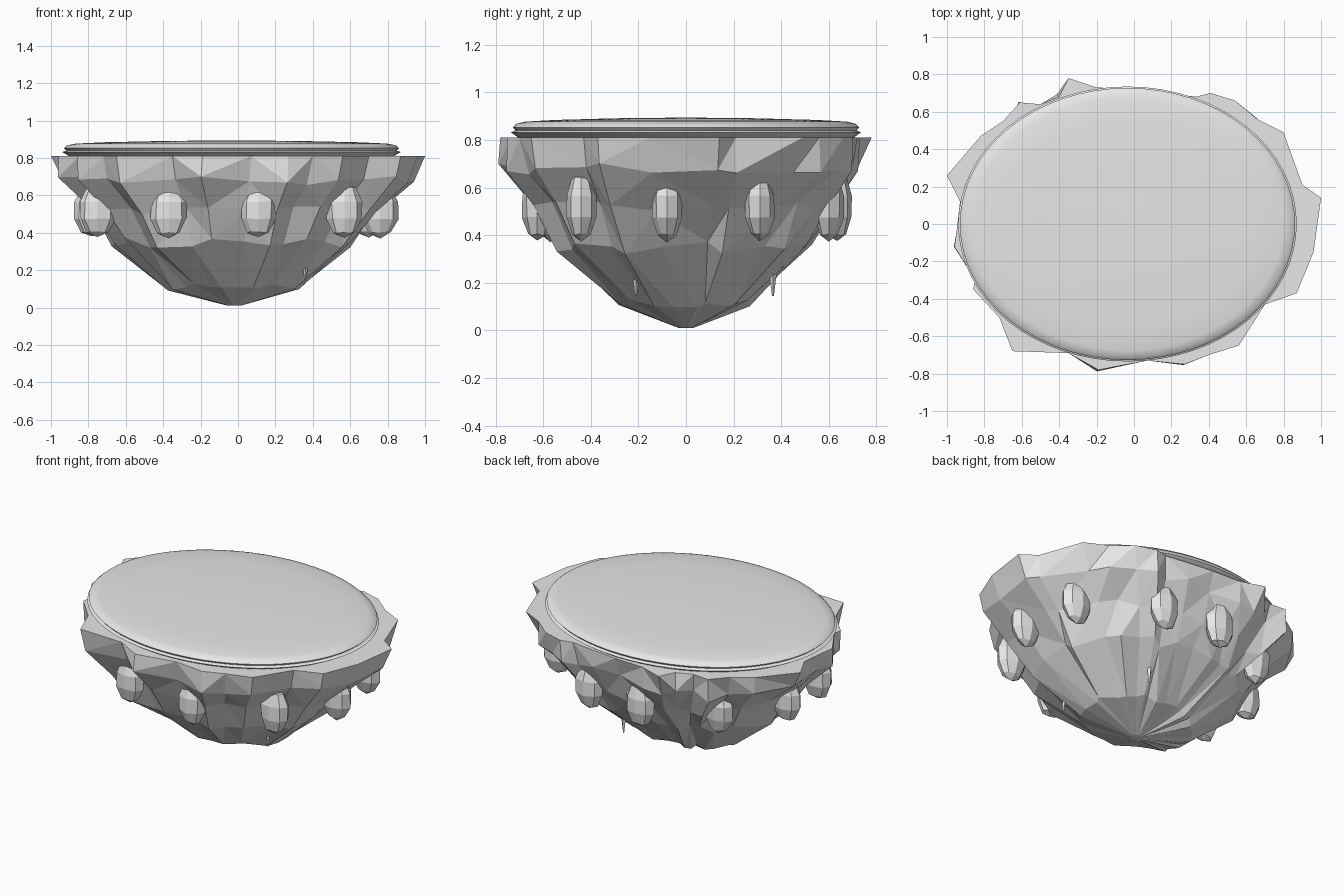
import bpy, bmesh, math, random
from mathutils import Vector, Matrix

random.seed(4)
cube = bpy.data.objects.get("Cube")
if cube:
    bpy.data.objects.remove(cube, do_unlink=True)

stone = bpy.data.materials.new("pale_grey")
stone.use_nodes = True
grey = (0.8, 0.8, 0.8, 1)
stone.diffuse_color = grey
stone.node_tree.nodes["Principled BSDF"].inputs["Base Color"].default_value = grey


def finish(bm, name):
    bmesh.ops.recalc_face_normals(bm, faces=bm.faces)
    mesh = bpy.data.meshes.new(name)
    bm.to_mesh(mesh)
    bm.free()
    mesh.materials.append(stone)
    obj = bpy.data.objects.new(name, mesh)
    bpy.context.collection.objects.link(obj)
    return obj


def loft(bm, rings):
    """Skin a stack of equal-length point rings and cap both ends."""
    loops = [[bm.verts.new(p) for p in ring] for ring in rings]
    count = len(loops[0])
    for low, high in zip(loops, loops[1:]):
        for i in range(count):
            j = (i + 1) % count
            bm.faces.new((low[i], low[j], high[j], high[i]))
    bm.faces.new(loops[0])
    bm.faces.new(loops[-1])


# Jagged rock bowl: irregular rim tapering through fluted rings to a point
rim = [(100, 14), (90, 21), (80, 49), (66, 56), (54, 66), (41, 70), (33, 68),
       (18, 70), (0, 72), (-20, 73), (-35, 78), (-40, 68), (-50, 64), (-61, 65),
       (-70, 55), (-82, 47), (-100, 26), (-93, 12), (-95, -5), (-96, -12),
       (-85, -30), (-86, -35), (-72, -50), (-65, -68), (-35, -69), (-19, -78),
       (7, -73), (27, -75), (40, -70), (56, -65), (70, -43), (87, -37), (96, -15)]
rim = [Vector((x / 100, y / 100, 0)) for x, y in rim]
# Each level: height, half width, half depth, how much rim shape remains, roughness
levels = [(0.01, 0.035, 0.03, 0, 0.01), (0.11, 0.36, 0.275, 0.15, 0.02),
          (0.35, 0.64, 0.53, 0.3, 0.03), (0.52, 0.77, 0.63, 0.5, 0.025),
          (0.68, 0.93, 0.73, 0.8, 0.025)]
rings = []
for z, a, b, keep, rough in levels:
    ring = []
    for i, p in enumerate(rim):
        t = math.atan2(p.y / 0.75, p.x / 0.96)
        oval = Vector((a * math.cos(t), b * math.sin(t), 0))
        shaped = Vector((p.x * a / 0.96, p.y * b / 0.75, 0))
        q = oval.lerp(shaped, keep)
        flute = rough if i % 2 else -rough
        q *= 1 + flute + random.uniform(-rough, rough)
        q.x -= 0.02 * (1 - z)
        q.z = z + random.uniform(-rough, rough) * (z > 0.05)
        ring.append(q)
    rings.append(ring)
rings.append([Vector((p.x, p.y, 0.81)) for p in rim])
bm = bmesh.new()
loft(bm, rings)
walls = [f for f in bm.faces if len(f.verts) == 4]
bmesh.ops.triangulate(bm, faces=walls)
finish(bm, "rock_bowl")

# Smooth oval lid with a stepped lip and a shallow dome
profile = [(0.95, 0.805), (1, 0.832), (0.975, 0.84), (0.99, 0.853),
           (0.97, 0.868), (0.92, 0.877), (0.75, 0.884), (0.4, 0.891), (0.02, 0.894)]
bm = bmesh.new()
sides = 64
loft(bm, [[(0.905 * s * math.cos(math.tau * k / sides) - 0.035,
            0.735 * s * math.sin(math.tau * k / sides), z)
           for k in range(sides)] for s, z in profile])
lid = finish(bm, "oval_lid")
bpy.context.view_layer.objects.active = lid
lid.select_set(True)
bpy.ops.object.shade_smooth_by_angle(angle=math.radians(40))

# Faceted pods set around the bowl
pods = [(0.11, -0.625), (0.57, -0.44), (0.76, -0.08), (0.7, 0.31), (0.27, 0.6),
        (-0.12, 0.635), (-0.55, 0.45), (-0.78, 0.09), (-0.75, -0.27), (-0.37, -0.57)]
for n, (x, y) in enumerate(pods):
    bm = bmesh.new()
    bmesh.ops.create_uvsphere(bm, u_segments=8, v_segments=5, radius=1)
    for v in bm.verts:
        v.co *= random.uniform(0.95, 1.05)
    bmesh.ops.transform(bm, verts=bm.verts, matrix=Matrix.Translation((x, y, 0.52))
                        @ Matrix.Diagonal((0.1, 0.065, 0.145, 1)))
    finish(bm, f"pod_{n + 1}")

# Thin splinters hanging low on the bowl
for n, (x, y) in enumerate([(0.36, -0.21), (0.19, 0.365)]):
    bm = bmesh.new()
    bmesh.ops.create_cone(bm, segments=4, radius1=0.004, radius2=0.018, depth=0.11,
                          cap_ends=True, matrix=Matrix.Translation((x, y, 0.2)))
    finish(bm, f"splinter_{n + 1}")
